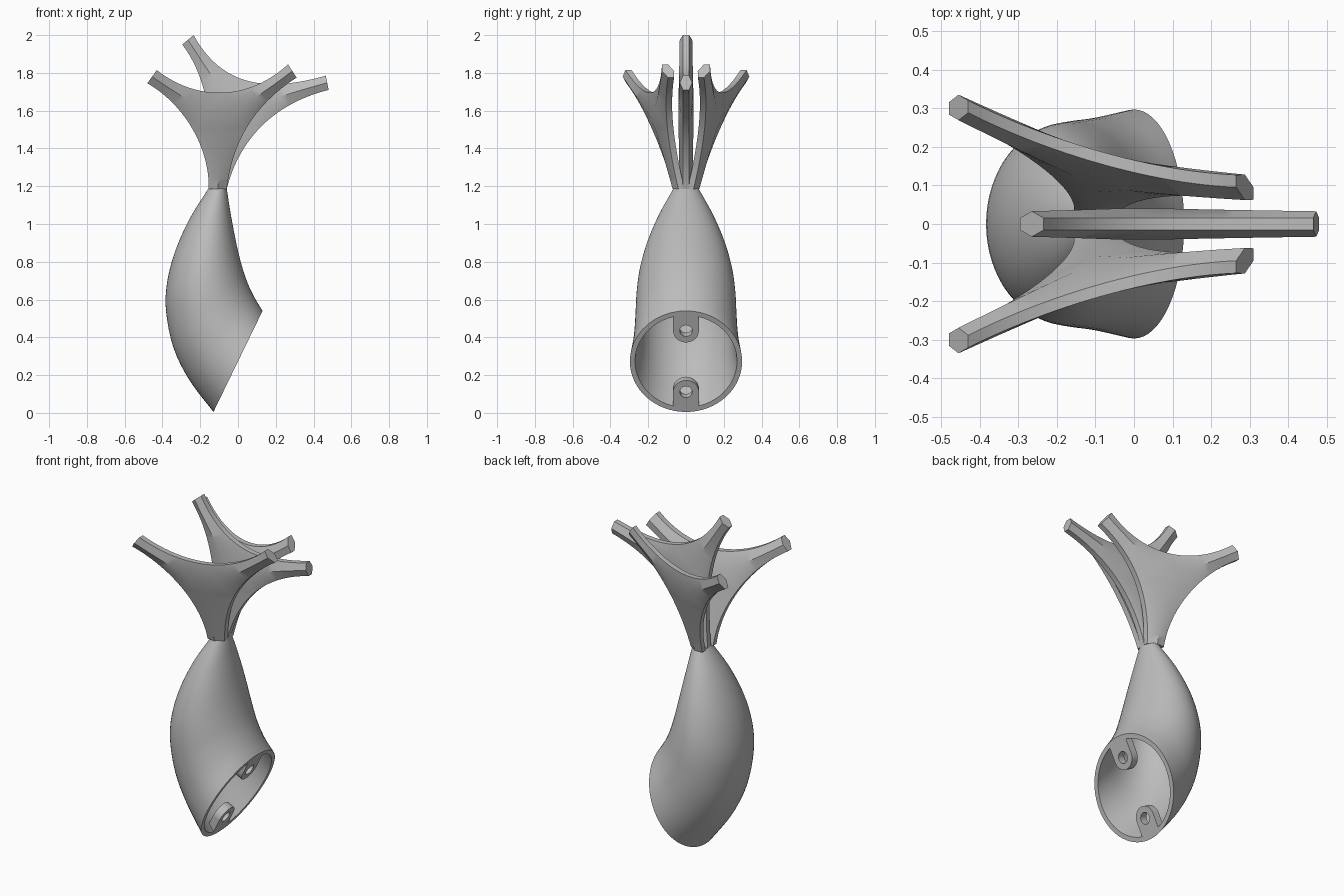
import bpy, bmesh, math
from mathutils import Vector

old = bpy.data.objects.get("Cube")
if old:
    bpy.data.objects.remove(old, do_unlink=True)

grey = bpy.data.materials.new("neutral grey")
grey.use_nodes = True
GREY = (0.5, 0.5, 0.5, 1)
grey.diffuse_color = GREY
grey.node_tree.nodes["Principled BSDF"].inputs["Base Color"].default_value = GREY


def finish(bm, name, angle):
    """Weld, orient, shade and link one part."""
    bmesh.ops.remove_doubles(bm, verts=bm.verts, dist=0.0005)
    bmesh.ops.recalc_face_normals(bm, faces=bm.faces)
    mesh = bpy.data.meshes.new(name)
    bm.to_mesh(mesh)
    bm.free()
    mesh.materials.append(grey)
    ob = bpy.data.objects.new(name, mesh)
    bpy.context.collection.objects.link(ob)
    bpy.ops.object.select_all(action='DESELECT')
    bpy.context.view_layer.objects.active = ob
    ob.select_set(True)
    bpy.ops.object.shade_smooth_by_angle(angle=math.radians(angle))
    ob.select_set(False)


def bridge(bm, a, b):
    n = len(a)
    for i in range(n):
        j = (i + 1) % n
        bm.faces.new((a[i], a[j], b[j], b[i]))


def spline(points, steps):
    """Catmull-Rom through the points."""
    pts = [Vector(p) for p in points]
    pts = [2 * pts[0] - pts[1]] + pts + [2 * pts[-1] - pts[-2]]
    out = []
    for a, b, c, d in zip(pts, pts[1:], pts[2:], pts[3:]):
        for k in range(steps):
            t = k / steps
            out.append(0.5 * (2 * b + (c - a) * t + (2 * a - 5 * b + 4 * c - d) * t * t
                              + (3 * b - a - 3 * c + d) * t ** 3))
    return out + [pts[-2]]


# Hollow body: tilted elliptical sections from open socket to narrow neck
left_side = spline([(-.13, .005), (-.255, .17), (-.34, .34), (-.38, .53),
                    (-.377, .68), (-.335, .85), (-.255, 1.03), (-.155, 1.19)], 4)
right_side = spline([(.13, .54), (.088, .61), (.05, .69), (.02, .78),
                     (-.005, .88), (-.025, .98), (-.043, 1.08), (-.06, 1.19)], 4)
half_width = spline([(w, 0) for w in (.297, .277, .268, .26, .24, .2, .14, .065)], 4)
WALL, SIDES = .027, 64


def section(bm, i, inset):
    l, r = left_side[i], right_side[i]
    mid, half = (l + r) / 2, (r - l) / 2
    half = half * (1 - inset / half.length)
    w = half_width[i].x - inset
    ring = []
    for k in range(SIDES):
        a = math.tau * k / SIDES
        p = mid + half * math.cos(a)
        ring.append(bm.verts.new((p.x, w * math.sin(a), p.y)))
    return ring


bm = bmesh.new()
outer = [section(bm, i, 0) for i in range(len(left_side))]
inner = [section(bm, i, WALL) for i in range(len(left_side) - 3)]
for rings in (outer, inner):
    for a, b in zip(rings, rings[1:]):
        bridge(bm, a, b)
    bm.faces.new(rings[-1])
bridge(bm, outer[0], inner[0])
finish(bm, "body_shell", 40)

# Two screw tabs set in the socket opening
centre = Vector((0, 0, .2725))
along = Vector((.26, 0, .535)).normalized()
normal = Vector((along.z, 0, -along.x))
across = Vector((0, 1, 0))
TAB_R, HOLE_R, HOLE_AT, THICK = .068, .033, .18, .045


def screw_tab(name, sign):
    bm = bmesh.new()
    rings = []
    for depth, hole in ((0, False), (THICK, False), (THICK, True), (0, True)):
        ring = []
        for k in range(48):
            a = math.tau * k / 48
            r = HOLE_R if hole else TAB_R
            u, v = r * math.cos(a), r * math.sin(a)
            if not hole and 0 < k < 24:
                v = math.sqrt(.274 ** 2 - u * u) - HOLE_AT
            p = centre + across * u + along * sign * (HOLE_AT + v) - normal * depth
            ring.append(bm.verts.new(p))
        rings.append(ring)
    for i in range(4):
        bridge(bm, rings[i], rings[(i + 1) % 4])
    finish(bm, name, 40)


screw_tab("upper_screw_tab", 1)
screw_tab("lower_screw_tab", -1)


# Forked branches: three edge curves, hexagonal arms and a filled web
N = 24
NECK_L, NECK_R = (-.155, 1.185), (-.06, 1.185)


def bezier(a, b, c, d):
    a, b, c, d = map(Vector, (a, b, c, d))
    return [a * (1 - t) ** 3 + 3 * b * t * (1 - t) ** 2 + 3 * c * t * t * (1 - t) + d * t ** 3
            for t in (i / N for i in range(N + 1))]


def fork(name, left, top, right, y0, slope_x, slope_z):
    bm = bmesh.new()

    def vert(p, off):
        y = y0 + slope_x * (p.x + .1) + slope_z * (p.y - 1.19)
        return bm.verts.new((p.x, y + off, p.y))

    def arm(e1, e2):
        rings = []
        for i, (p, q) in enumerate(zip(e1, e2)):
            ridge = .033 + .007 * i / (len(e1) - 1)
            m = (p + q) / 2
            rings.append([vert(p, .016), vert(p, -.016), vert(m, -ridge),
                          vert(q, -.016), vert(q, .016), vert(m, ridge)])
        for a, b in zip(rings, rings[1:]):
            bridge(bm, a, b)
        bm.faces.new(rings[0])

    h = N // 2
    arm(left[:h + 1], right[:h + 1])
    arm(left[:h - 1:-1], top[:h + 1])
    arm(right[:h - 1:-1], top[:h - 1:-1])
    # web where the three arms meet
    l, t, r = left[h], top[h], right[h]
    mids = [(l + r) / 2, (l + t) / 2, (t + r) / 2]
    for s in (-1, 1):
        bm.faces.new([vert(m, .04 * s) for m in mids])
        for corner, i, j in ((l, 0, 1), (t, 1, 2), (r, 2, 0)):
            bm.faces.new((vert(corner, .016 * s), vert(mids[i], .04 * s), vert(mids[j], .04 * s)))
    finish(bm, name, 34)


fork("middle_fork",
     bezier(NECK_L, (-.14, 1.4), (-.12, 1.72), (-.295, 1.95)),
     bezier((-.235, 2), (-.08, 1.72), (.16, 1.7), (.465, 1.785)),
     bezier(NECK_R, (0, 1.42), (.16, 1.63), (.48, 1.71)), 0, 0, 0)

for name, s in (("right_fork", -1), ("left_fork", 1)):
    fork(name,
         bezier(NECK_L, (-.15, 1.4), (-.28, 1.63), (-.48, 1.745)),
         bezier((-.43, 1.815), (-.22, 1.65), (.05, 1.65), (.265, 1.845)),
         bezier(NECK_R, (-.03, 1.42), (.07, 1.62), (.31, 1.775)),
         s * .037, s * -.29, s * .275)
